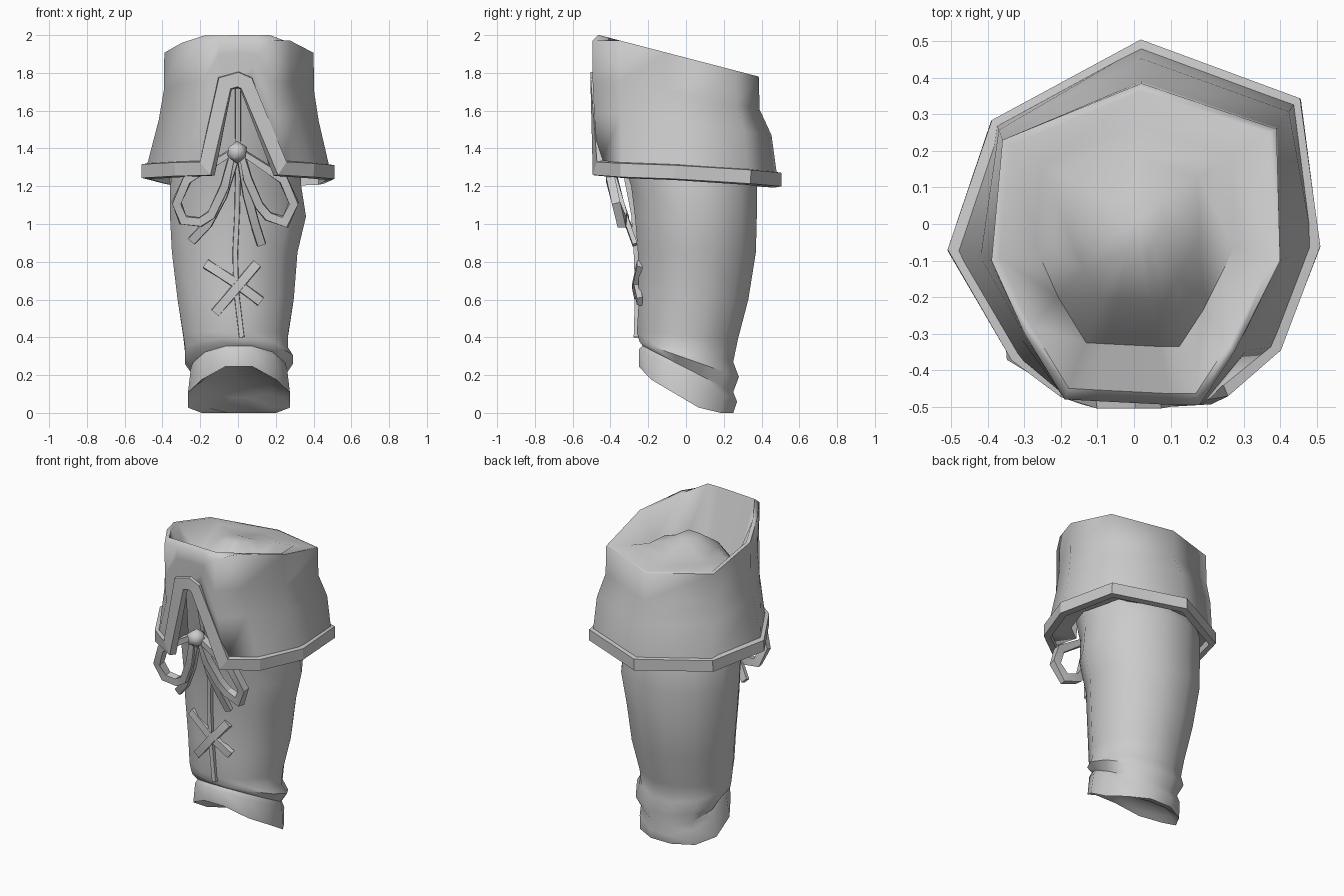
import bpy, bmesh, math
from mathutils import Vector

if "Cube" in bpy.data.objects:
    bpy.data.objects.remove(bpy.data.objects["Cube"])

MAT = bpy.data.materials.new("plain grey")
MAT.diffuse_color = (0.6, 0.6, 0.6, 1)
MAT.use_nodes = True
MAT.node_tree.nodes["Principled BSDF"].inputs["Base Color"].default_value = MAT.diffuse_color


def finish(name, bm, angle=40):
    bmesh.ops.recalc_face_normals(bm, faces=bm.faces)
    me = bpy.data.meshes.new(name)
    bm.to_mesh(me)
    bm.free()
    me.materials.append(MAT)
    ob = bpy.data.objects.new(name, me)
    bpy.context.collection.objects.link(ob)
    bpy.ops.object.select_all(action='DESELECT')
    ob.select_set(True)
    bpy.context.view_layer.objects.active = ob
    bpy.ops.object.shade_smooth_by_angle(angle=math.radians(angle))
    return ob


def loft(name, rings, angle=40, tip=None):
    """Skin a stack of equal rings; optionally close the end in a tip."""
    bm = bmesh.new()
    rows = [[bm.verts.new(p) for p in r] for r in rings]
    n = len(rows[0])
    for a, b in zip(rows, rows[1:]):
        for i in range(n):
            j = (i + 1) % n
            bm.faces.new((a[i], a[j], b[j], b[i]))
    if tip:
        t = bm.verts.new(tip)
        for i in range(n):
            bm.faces.new((rows[-1][i], rows[-1][(i + 1) % n], t))
    return finish(name, bm, angle)


def ribbon(name, path, width, thick, closed=False, normal=None):
    """Sweep a flat strap along a path with mitred corners."""
    pts = [Vector(p) for p in path]
    n = len(pts)
    bm = bmesh.new()
    rows = []
    for i, p in enumerate(pts):
        a = pts[(i - 1) % n] if closed or i else p
        b = pts[(i + 1) % n] if closed or i < n - 1 else p
        d0 = (p - a).normalized() if a != p else (b - p).normalized()
        d1 = (b - p).normalized() if b != p else d0
        t = (d0 + d1).normalized()
        nrm = normal(p) if normal else Vector((0, -1, 0))
        nrm = (nrm - t * nrm.dot(t)).normalized()
        side = t.cross(nrm)
        # widen only corners that bend within the strap plane
        bend = abs((d1 - d0).dot(side)) / 2
        m = min(1 / math.sqrt(max(1 - bend * bend, .1)), 1.7)
        s, o = side * width / 2 * m, nrm * thick / 2
        rows.append([bm.verts.new(q) for q in
                     (p - s - o, p + s - o, p + s * .85 + o, p - s * .85 + o)])
    for i in range(n if closed else n - 1):
        a, b = rows[i], rows[(i + 1) % n]
        for k in range(4):
            bm.faces.new((a[k], a[(k + 1) % 4], b[(k + 1) % 4], b[k]))
    if not closed:
        bm.faces.new(rows[0])
        bm.faces.new(rows[-1])
    return finish(name, bm, 20)


# Leg with folded ankle: left, right, front, back, front height, back height
LEG = [
    (-.33, .33, -.41, .30, 1.76, 1.35), (-.34, .33, -.32, .35, 1.30, 1.30),
    (-.36, .335, -.29, .375, 1.20, 1.20), (-.36, .36, -.27, .375, 1.04, 1.04),
    (-.35, .315, -.255, .37, .85, .85), (-.32, .295, -.25, .33, .60, .60),
    (-.29, .265, -.26, .275, .43, .39), (-.28, .265, -.25, .25, .39, .27),
    (-.28, .29, -.245, .28, .375, .19), (-.24, .25, -.23, .25, .355, .11),
    (-.25, .26, -.25, .27, .335, .06), (-.265, .275, -.25, .25, .215, -.08),
    (-.23, .24, -.21, .22, .22, 0), (-.17, .18, -.14, .17, .23, .08)]


def leg_ring(row, l, r, f, b, zf, zb, n=12):
    ring = []
    for i in range(n):
        a = math.tau * (i + .5) / n
        c, s = 1.035 * math.cos(a), 1.035 * math.sin(a)
        x = (l + r) / 2 + (r - l) / 2 * c
        y = (f + b) / 2 + (b - f) / 2 * s
        z = zf + (zb - zf) * (y - f) / (b - f)
        if row >= 11 and s < -.9:      # lower lip arches up at the front
            z += .03
        ring.append((x, y, max(z, 0)))
    return ring


loft("leg", [leg_ring(i, *r) for i, r in enumerate(LEG)], 50, tip=(0, .04, .17))

# Cuff: notched lower edge and sloping upper rim share the same columns
EDGE = [(0, -.485, 1.765), (.045, -.485, 1.745), (.225, -.465, 1.295),
        (.385, -.335, 1.285), (.49, -.06, 1.275), (.44, .33, 1.25),
        (.02, .485, 1.235), (-.375, .27, 1.25), (-.49, -.07, 1.28),
        (-.32, -.36, 1.29), (-.165, -.465, 1.295), (-.07, -.485, 1.745)]
RIM = [(0, -.49), (.1, -.495), (.18, -.495), (.275, -.35), (.40, -.1),
       (.39, .26), (.02, .385), (-.36, .23), (-.39, -.1), (-.30, -.3),
       (-.19, -.48), (-.1, -.485)]


def slope(y):
    return min(2 - .26 * (y + .46), 2)


def rim_point(x, y, scale=1):
    y2 = .02 + (y - .02) * scale
    return Vector((x * scale, y2, slope(y2)))


def cuff_row(t, back, side):
    """Row t of the way up; the back bulges out longer than the sides."""
    row = []
    for e, r in zip(EDGE, RIM):
        a, b = Vector(e), rim_point(*r)
        if r[1] < -.45:
            b.z -= .03
        p = a.lerp(b, back if e[1] > .2 else side)
        p.z = a.z + (b.z - a.z) * t
        row.append(p)
    return row


# Underside flange turning in toward the leg, except at the notch
flange = [Vector((x * .72, y * .72, z + .02)) if z < 1.5
          else Vector((x, y + .05, z)) for x, y, z in EDGE]
rings = [flange] + [cuff_row(*r) for r in
                    ((0, 0, 0), (.43, .32, .7), (.68, .95, .97), (1, 1, 1))]
# Inside: gutter at the front and sides, level with the rim at the back,
# then a mound that follows the slope of the rim
rings.append([rim_point(x, y, .94) for x, y in RIM])
for scale, drop in ((.69, .29), (.45, .12), (.2, .01)):
    ring = [rim_point(x, y, scale) for x, y in RIM]
    for p, (x, y) in zip(ring, RIM):
        k = min(max((y + .45) / .65, 0), 1)
        p.z = min(p.z, 1.92) - drop * (1 - k) - .01
    rings.append(ring)
loft("cuff", rings, 75, tip=(.02, .02, 1.875))

# Raised trim along the lower edge of the cuff
ribbon("cuff_trim", EDGE, .085, .04, True,
       lambda p: Vector((p.x, p.y, 0)) if p.z < 1.5 else Vector((0, -1, 0)))

# Front seam and crossed stitch
ribbon("front_seam", [(0, -.42, 1.72), (0, -.32, 1.28), (-.005, -.275, 1.05),
                      (-.015, -.262, .85), (-.01, -.255, .65), (.02, -.262, .40)],
       .03, .03)
ribbon("stitch_a", [(-.17, -.23, .79), (0, -.265, .68), (.12, -.245, .59)], .055, .03)
ribbon("stitch_b", [(.10, -.245, .79), (0, -.27, .67), (-.12, -.24, .53)], .055, .03)

# Bow: knot, two loops and two tails
bm = bmesh.new()
bmesh.ops.create_icosphere(bm, subdivisions=1, radius=.06)
bmesh.ops.translate(bm, verts=bm.verts, vec=(-.005, -.42, 1.38))
finish("knot", bm, 60)

LOOPS = {
    "left_loop": [(-.03, -.41, 1.38), (-.27, -.385, 1.235), (-.325, -.35, 1.11),
                  (-.29, -.325, 1.02), (-.20, -.325, 1.01), (-.14, -.34, 1.05),
                  (-.07, -.38, 1.20)],
    "right_loop": [(.02, -.41, 1.38), (.24, -.40, 1.235), (.295, -.37, 1.11),
                   (.25, -.34, 1.01), (.16, -.335, 1.04), (.11, -.35, 1.10),
                   (.05, -.39, 1.24)]}
for name, path in LOOPS.items():
    ribbon(name, path, .05, .045, True)
ribbon("left_tail", [(-.02, -.40, 1.34), (-.08, -.36, 1.15), (-.16, -.31, 1.0),
                     (-.245, -.26, .91)], .05, .025)
ribbon("right_tail", [(.02, -.40, 1.34), (.05, -.36, 1.15), (.09, -.31, 1.0),
                      (.125, -.27, .89)], .05, .025)
